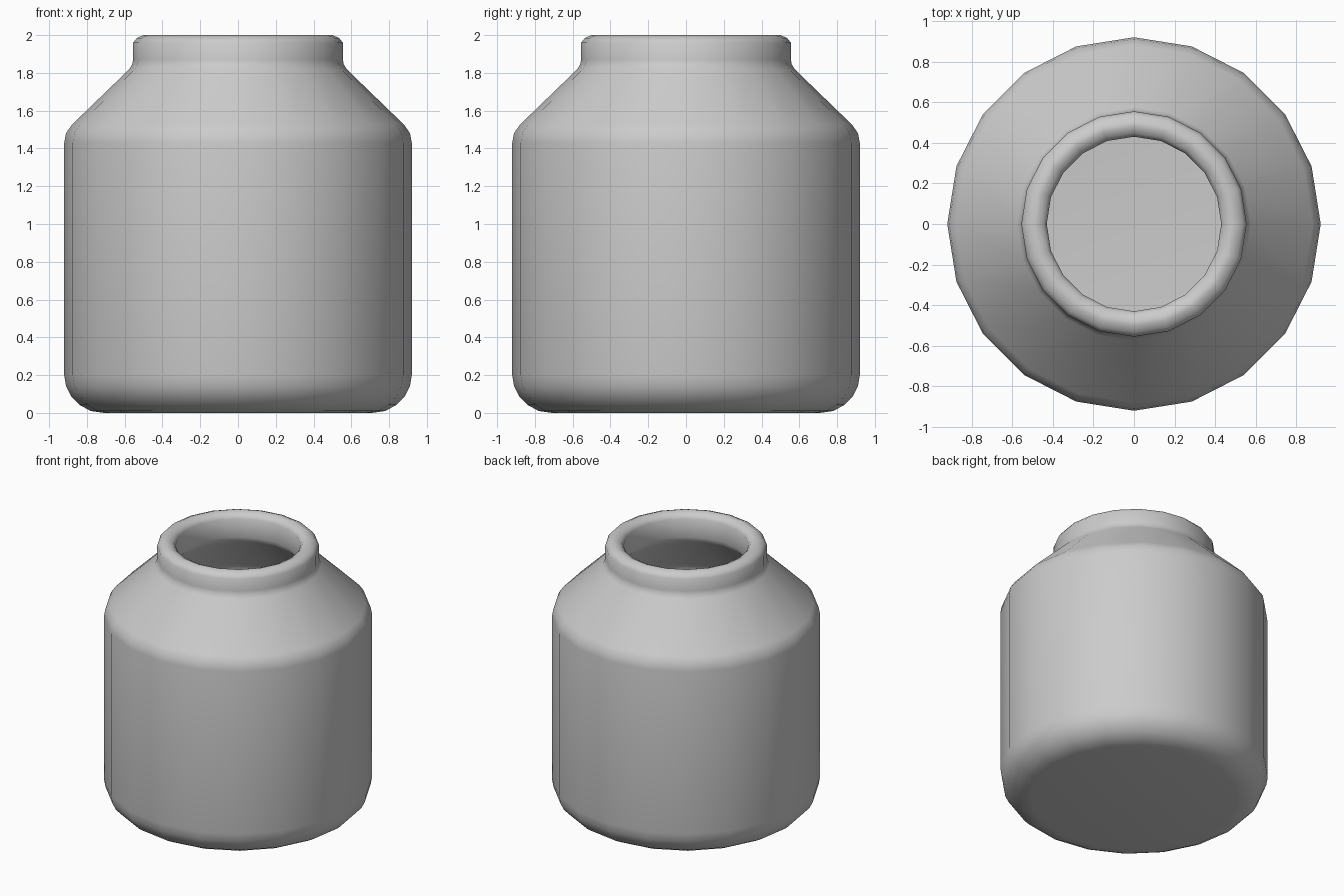
import bpy, bmesh, math

if "Cube" in bpy.data.objects:
    bpy.data.objects.remove(bpy.data.objects["Cube"])

SIDES = 20

# Closed jar profile (radius, height): outside from the base up, over the rim, down the inside
profile = [
    (0.0, 0.0), (0.71, 0.0), (0.78, 0.01), (0.84, 0.043), (0.885, 0.09), (0.91, 0.14), (0.92, 0.2),
    (0.92, 1.43), (0.911, 1.48), (0.88, 1.525),          # wall and shoulder bend
    (0.575, 1.82), (0.56, 1.845), (0.555, 1.87),          # neck
    (0.555, 1.96), (0.535, 1.985), (0.50, 2.0),           # rim
    (0.48, 2.0), (0.447, 1.985), (0.43, 1.96),
    (0.43, 1.82), (0.44, 1.79), (0.46, 1.765),            # inside neck
    (0.775, 1.455), (0.795, 1.425), (0.80, 1.39),
    (0.80, 0.22), (0.78, 0.16), (0.73, 0.125), (0.68, 0.12), (0.0, 0.12),
]


def lathe(name, points, sides):
    bm = bmesh.new()
    rings = []
    for r, z in points:
        if r == 0:
            rings.append([bm.verts.new((0, 0, z))])
        else:
            rings.append([bm.verts.new((r * math.cos(2 * math.pi * i / sides),
                                        r * math.sin(2 * math.pi * i / sides), z))
                          for i in range(sides)])
    for a, b in zip(rings, rings[1:]):
        for i in range(sides):
            j = (i + 1) % sides
            if len(a) == 1:
                bm.faces.new((a[0], b[j], b[i]))
            elif len(b) == 1:
                bm.faces.new((a[i], a[j], b[0]))
            else:
                bm.faces.new((a[i], a[j], b[j], b[i]))
    bmesh.ops.recalc_face_normals(bm, faces=bm.faces[:])
    for f in bm.faces:
        f.smooth = True
    mesh = bpy.data.meshes.new(name)
    bm.to_mesh(mesh)
    bm.free()
    obj = bpy.data.objects.new(name, mesh)
    bpy.context.collection.objects.link(obj)
    return obj


# Hollow jar with rounded base, sloped shoulder and short rolled neck
lathe("jar", profile, SIDES)
